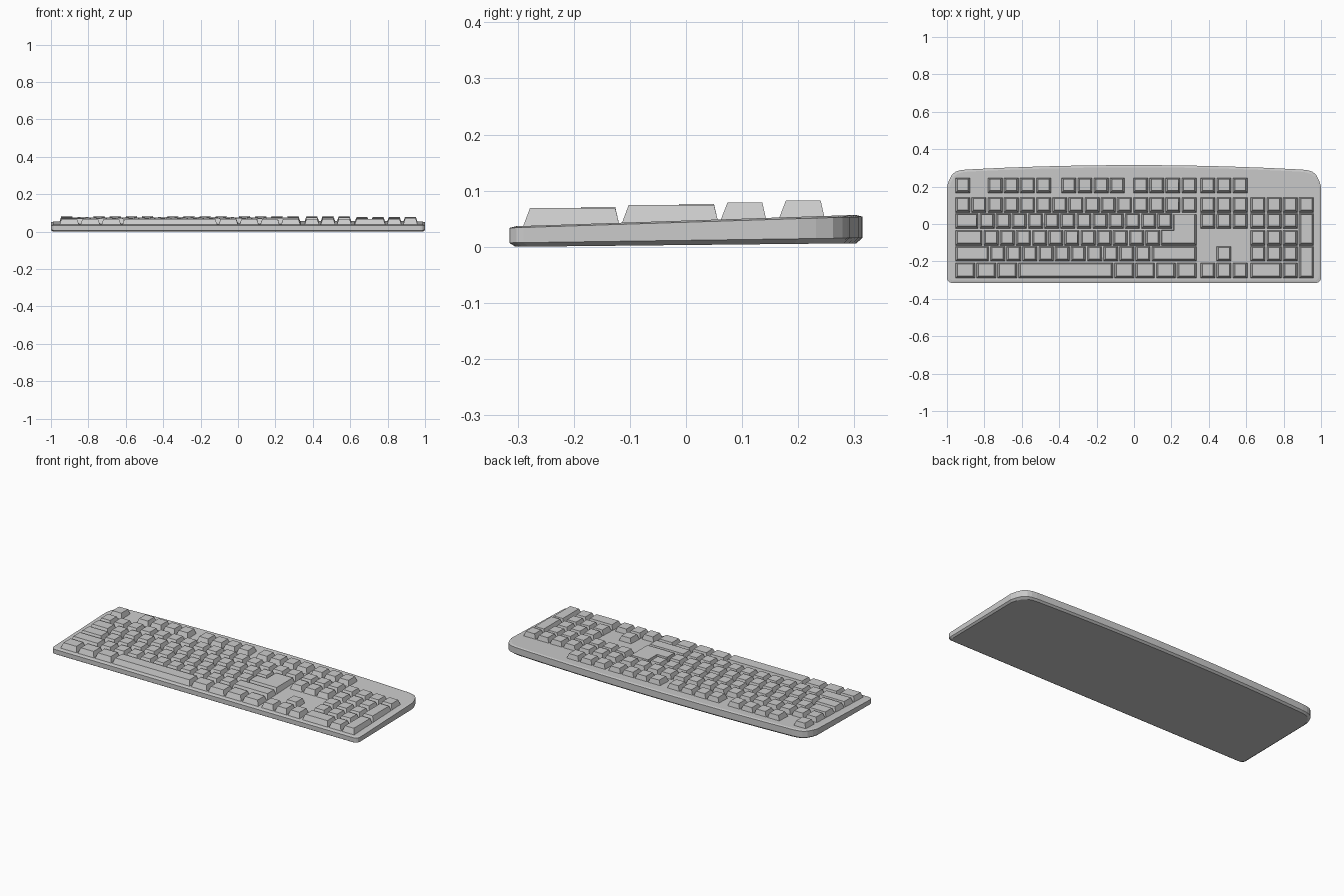
import bpy, bmesh, math

if "Cube" in bpy.data.objects:
    bpy.data.objects.remove(bpy.data.objects["Cube"])

U, GAP = 0.0864, 0.007                     # key pitch and gap
MAIN, NAV, PAD = -0.955, 0.355, 0.623      # left edges of the key blocks
ROWS = {"F": (0.165, 0.247), "N": (0.061, 0.143), "Q": (-0.025, 0.057),
        "A": (-0.115, -0.033), "Z": (-0.200, -0.119), "S": (-0.291, -0.207)}


def deck(y):
    """Height of the sloping case top."""
    return 0.0365 + 0.032 * (y + 0.315)


def loft(bm, rings):
    """Closed solid through rings of equal length."""
    vs = [[bm.verts.new(p) for p in r] for r in rings]
    n = len(vs[0])
    for a, b in zip(vs, vs[1:]):
        for i in range(n):
            j = (i + 1) % n
            bm.faces.new((a[i], a[j], b[j], b[i]))
    bm.faces.new(vs[0][::-1])
    bm.faces.new(vs[-1])


def make(name, bm):
    bmesh.ops.recalc_face_normals(bm, faces=bm.faces)
    me = bpy.data.meshes.new(name)
    bm.to_mesh(me)
    bm.free()
    bpy.context.collection.objects.link(bpy.data.objects.new(name, me))


def key(bm, x, row, w=1.0, row_top=None):
    """Tapered keycap, w pitches wide, spanning row up to row_top."""
    x1 = x + w * U - GAP
    y0, y1 = ROWS[row][0], ROWS[row_top or row][1]
    top = deck((y0 + y1) / 2) + 0.029
    base = [(x, y0), (x1, y0), (x1, y1), (x, y1)]
    cap = [(x + .011, y0 + .013), (x1 - .011, y0 + .013),
           (x1 - .011, y1 - .007), (x + .011, y1 - .007)]
    loft(bm, [[(a, b, deck(b) - .003) for a, b in base], [(a, b, top) for a, b in cap]])


def run(bm, x, row, count, w=1.0):
    for i in range(count):
        key(bm, x + i * w * U, row, w)


# Case: right half of the outline, mirrored
half = [(1 - .025 + .025 * math.sin(t), -.29 - .025 * math.cos(t))
        for t in (0, math.pi / 6, math.pi / 3, math.pi / 2)]
half += [(1, .20), (.99, .232), (.975, .262), (.955, .279), (.93, .287), (.90, .291)]
half += [(x, .315 - .0296 * x * x) for x in (.7, .5, .3, .1)]
outline = half + [(-x, y) for x, y in reversed(half)]


def ring(d, z):
    return [(x * (1 - d), y * (1 - d / .315), z(y)) for x, y in outline]


bm = bmesh.new()
loft(bm, [ring(.011, lambda y: .01 * max(0, y + .304)),
          ring(0, lambda y: .007 + .014 * (y + .315)),
          ring(0, lambda y: deck(y) - .003),
          ring(.012, deck)])
make("case", bm)

# Function row
bm = bmesh.new()
key(bm, MAIN, "F")
for start in (2, 6.56, 11):
    run(bm, MAIN + start * U, "F", 4)
make("function_keys", bm)

# Main typing block
bm = bmesh.new()
run(bm, MAIN, "N", 15)
for row, lead, count in (("Q", 1.5, 12), ("A", 1.75, 11), ("Z", 2.15, 10)):
    key(bm, MAIN, row, lead)
    run(bm, MAIN + lead * U, row, count)
key(bm, MAIN + 12.15 * U, "Z", 2.85)
run(bm, MAIN, "S", 3, 1.3)
run(bm, MAIN + 9.85 * U, "S", 4, 1.2875)
make("typing_keys", bm)

bm = bmesh.new()
key(bm, MAIN + 3.9 * U, "S", 5.95)
make("space_bar", bm)

# L-shaped enter key, sloped on the front and right
xl, xm, xr = MAIN + 12.75 * U, MAIN + 13.5 * U, MAIN + 15 * U - GAP
y0, ym, y1 = ROWS["A"][0], ROWS["A"][1], ROWS["Q"][1] - .005
base = [(xl, y0), (xr, y0), (xr, y1), (xm, y1), (xm, ym), (xl, ym)]
cap = [(xl + .002, y0 + .013), (xr - .011, y0 + .013), (xr - .011, y1 - .002),
       (xm + .002, y1 - .002), (xm + .002, ym - .002), (xl + .002, ym - .002)]
bm = bmesh.new()
loft(bm, [[(a, b, deck(b) - .003) for a, b in base], [(a, b, .074) for a, b in cap]])
make("enter_key", bm)

# Navigation cluster and arrows
bm = bmesh.new()
for row in "FNQS":
    run(bm, NAV, row, 3)
key(bm, NAV + U, "Z")
make("navigation_keys", bm)

# Number pad
bm = bmesh.new()
run(bm, PAD, "N", 4)
for row in "QAZ":
    run(bm, PAD, row, 3)
key(bm, PAD, "S", 2)
key(bm, PAD + 2 * U, "S")
key(bm, PAD + 3 * U, "A", 1, "Q")
key(bm, PAD + 3 * U, "S", 1, "Z")
make("number_pad_keys", bm)
